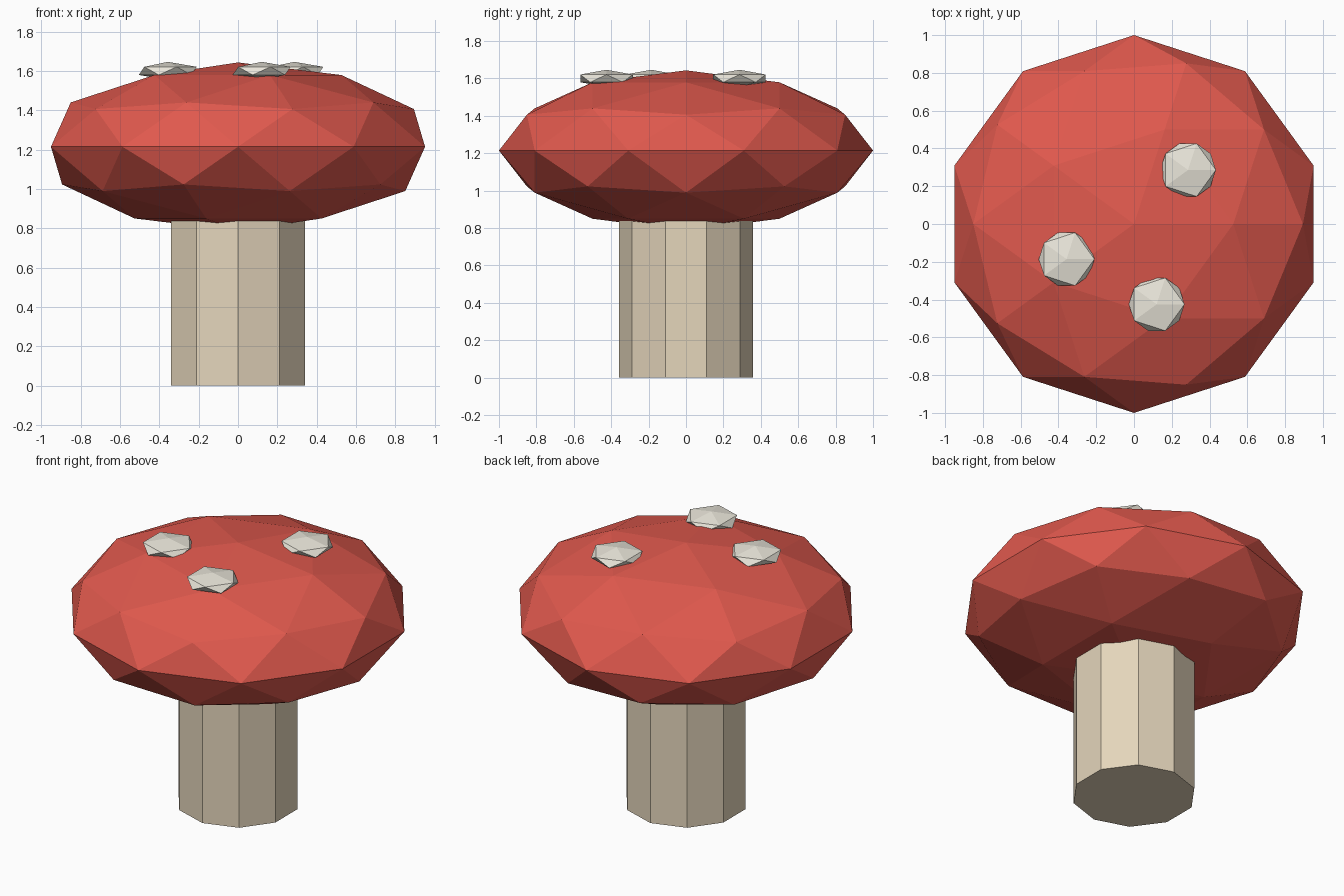
import bpy

if "Cube" in bpy.data.objects:
    bpy.data.objects.remove(bpy.data.objects["Cube"])


def material(name, rgb):
    m = bpy.data.materials.new(name)
    m.diffuse_color = (*rgb, 1)
    m.use_nodes = True
    m.node_tree.nodes["Principled BSDF"].inputs["Base Color"].default_value = m.diffuse_color
    return m


def blob(name, subdivisions, radius, height, location, mat):
    # Flattened faceted ball
    bpy.ops.mesh.primitive_ico_sphere_add(subdivisions=subdivisions, radius=1, location=location)
    ob = bpy.context.object
    ob.name = name
    ob.scale = (radius, radius, height)
    ob.data.materials.append(mat)
    return ob


red = material("cap_red", (0.75, 0.10, 0.075))
cream = material("stem_cream", (0.78, 0.67, 0.50))
white = material("spot_white", (0.82, 0.79, 0.70))

# Ten-sided stem, its top tucked into the cap
stem_height = 0.857
bpy.ops.mesh.primitive_cylinder_add(vertices=10, radius=0.357, depth=stem_height,
                                    location=(0, 0, stem_height / 2))
stem = bpy.context.object
stem.name = "stem"
stem.data.materials.append(cream)

# Cap
blob("cap", 2, 1.0, 0.4286, (0, 0, 1.2143), red)

# Spots on top of the cap
for i, (x, y) in enumerate([(0.286, 0.286), (-0.357, -0.186), (0.12, -0.425)]):
    blob(f"spot_{i + 1}", 1, 0.165, 0.046, (x, y, 1.6), white)
